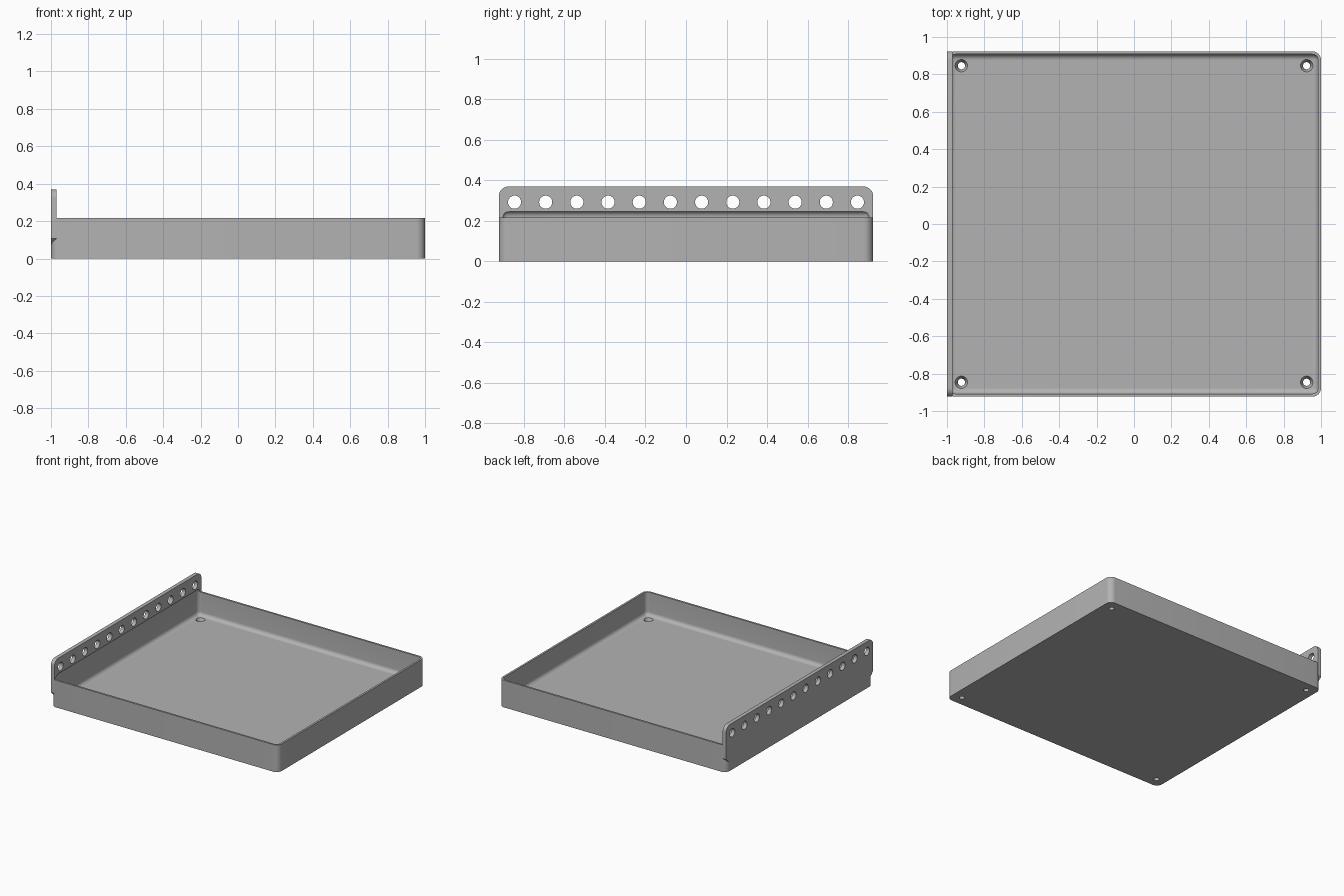
import bpy, bmesh, math
from mathutils import Matrix, Vector

cube = bpy.data.objects.get("Cube")
if cube:
    bpy.data.objects.remove(cube, do_unlink=True)

S = 1 / 65               # design size to scene units
HALF_X, HALF_Y = 65, 60  # half footprint of the tray
RIM = 14                 # rim height
WALL, FLOOR, PLATE = 1, 2, 2
PLATE_TOP = 24
RADIUS = 3               # outer corner radius

grey = bpy.data.materials.new("grey plastic")
grey.use_nodes = True
COLOUR = (0.45, 0.45, 0.45, 1)
grey.diffuse_color = COLOUR
grey.node_tree.nodes["Principled BSDF"].inputs["Base Color"].default_value = COLOUR


def make_object(name, bm):
    bmesh.ops.scale(bm, vec=(S, S, S), verts=bm.verts)
    bmesh.ops.recalc_face_normals(bm, faces=bm.faces)
    mesh = bpy.data.meshes.new(name)
    bm.to_mesh(mesh)
    bm.free()
    mesh.materials.append(grey)
    obj = bpy.data.objects.new(name, mesh)
    bpy.context.collection.objects.link(obj)
    return obj


def rounded_box(name, low, high, radius, pick, segments=8):
    """Box between two corners, with the edges chosen by pick rounded."""
    bm = bmesh.new()
    bmesh.ops.create_cube(bm, size=1)
    low, high = Vector(low), Vector(high)
    for v in bm.verts:
        v.co = Vector([low[i] + (v.co[i] + 0.5) * (high[i] - low[i]) for i in range(3)])
    bmesh.ops.bevel(bm, geom=[e for e in bm.edges if pick(e)], offset=radius,
                    segments=segments, profile=0.5, affect='EDGES')
    return make_object(name, bm)


def combine(target, other, operation):
    """Apply a boolean and discard the helper."""
    other.hide_render = True
    mod = target.modifiers.new(operation.lower(), 'BOOLEAN')
    mod.operation, mod.solver, mod.object = operation, 'EXACT', other
    bpy.context.view_layer.objects.active = target
    bpy.ops.object.modifier_apply(modifier=mod.name)
    bpy.data.objects.remove(other, do_unlink=True)


def add_cone(bm, r1, r2, depth, matrix):
    bmesh.ops.create_cone(bm, cap_ends=True, segments=32, radius1=r1, radius2=r2,
                          depth=depth, matrix=matrix)


def is_upright(e):
    a, b = e.verts
    return abs(a.co.z - b.co.z) > 1


# Tray body with rounded upright corners
tray = rounded_box("tray", (-HALF_X, -HALF_Y, 0), (HALF_X, HALF_Y, RIM), RADIUS, is_upright)

# Mounting plate: rounded top corners, sloped underside at the ends
half = []
for i in range(9):
    a = math.radians(90 * i / 8)
    half.append((HALF_Y - RADIUS + RADIUS * math.cos(a),
                 PLATE_TOP - RADIUS + RADIUS * math.sin(a)))
half = [(HALF_Y - RADIUS, 4), (HALF_Y, 7)] + half
outline = half + [(-y, z) for y, z in reversed(half)]
bm = bmesh.new()
face = bm.faces.new([bm.verts.new((-HALF_X, y, z)) for y, z in outline])
side = bmesh.ops.extrude_face_region(bm, geom=[face])
bmesh.ops.translate(bm, vec=(PLATE, 0, 0),
                    verts=[g for g in side["geom"] if isinstance(g, bmesh.types.BMVert)])
combine(tray, make_object("mounting_plate", bm), 'UNION')

# Cavity with filleted edges, which also undercuts the plate
cavity = rounded_box("cavity_cutter", (WALL - HALF_X, WALL - HALF_Y, FLOOR),
                     (HALF_X - WALL, HALF_Y - WALL, 16.2), 2, lambda e: True)
combine(tray, cavity, 'DIFFERENCE')

# Row of holes along the plate
bm = bmesh.new()
for i in range(12):
    place = Matrix.Translation((-HALF_X + 1, -55 + 10 * i, 19)) @ Matrix.Rotation(math.pi / 2, 4, 'Y')
    add_cone(bm, 2.1, 2.1, 8, place)
combine(tray, make_object("plate_hole_cutters", bm), 'DIFFERENCE')

# Countersunk screw holes in the floor corners
for r1, r2, depth, z in ((1.25, 1.25, 10, 1), (0.9, 2.4, 3, 1)):
    bm = bmesh.new()
    for x in (-60, 60):
        for y in (-55, 55):
            add_cone(bm, r1, r2, depth, Matrix.Translation((x, y, z)))
    combine(tray, make_object("screw_hole_cutters", bm), 'DIFFERENCE')

# Smooth the rounded parts
bpy.ops.object.select_all(action='DESELECT')
tray.select_set(True)
bpy.context.view_layer.objects.active = tray
bpy.ops.object.shade_smooth_by_angle(angle=math.radians(30))
